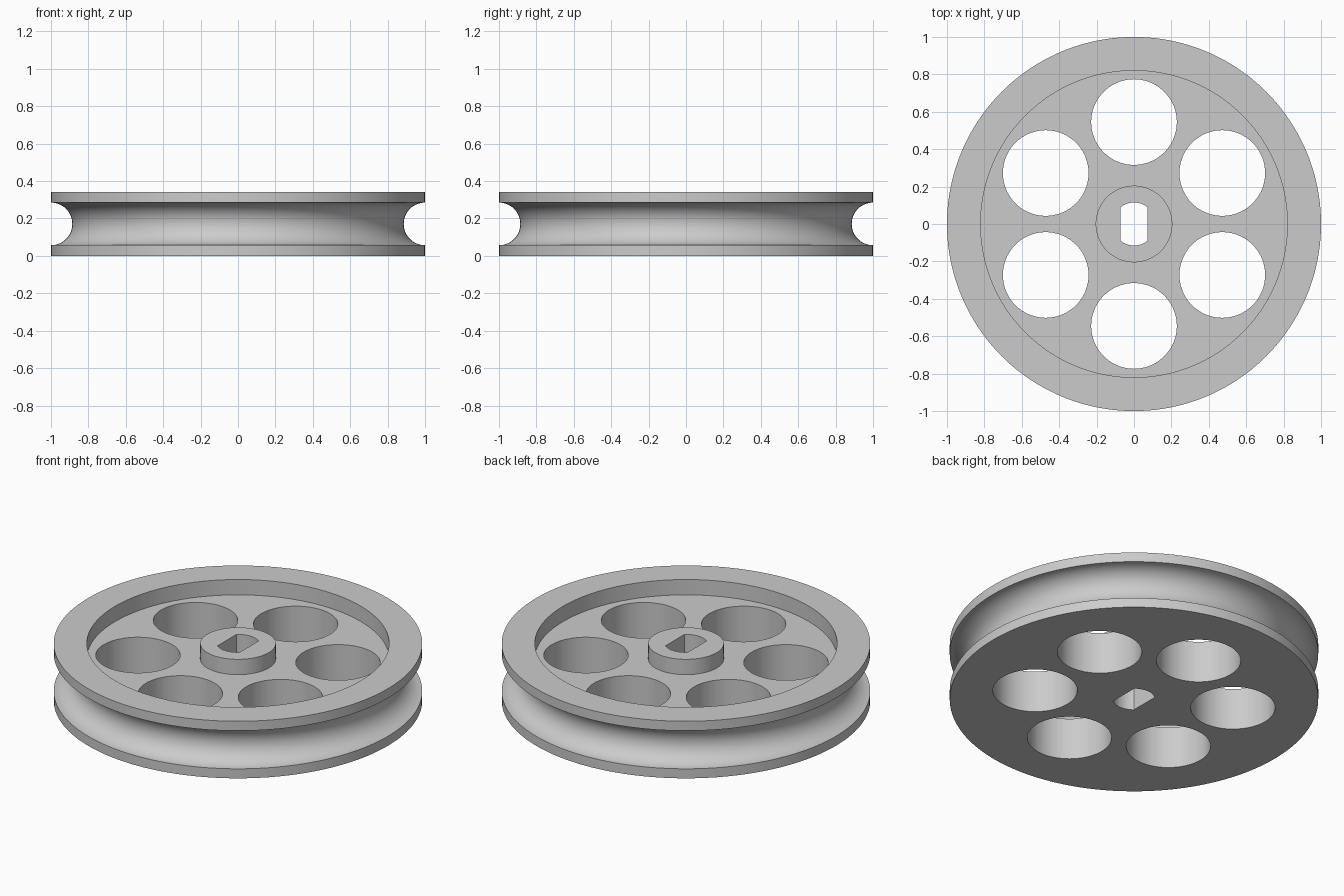
import bpy
import bmesh
from math import cos, sin, pi, tau, asin, radians

cube = bpy.data.objects.get("Cube")
if cube:
    bpy.data.objects.remove(cube, do_unlink=True)

HEIGHT = 0.342
FLOOR = 0.25
RIM_R, RECESS_R, HUB_R = 1.0, 0.82, 0.205
GROOVE_R = 0.114
HOLE_R, HOLE_RING = 0.229, 0.545
BORE_R, BORE_FLAT = 0.115, 0.073
SEGMENTS = 160

grey = bpy.data.materials.new("plain grey")
grey.use_nodes = True
colour = (0.6, 0.6, 0.6, 1)
grey.diffuse_color = colour
grey.node_tree.nodes["Principled BSDF"].inputs["Base Color"].default_value = colour


def make_object(name, bm):
    bmesh.ops.recalc_face_normals(bm, faces=bm.faces)
    mesh = bpy.data.meshes.new(name)
    bm.to_mesh(mesh)
    bm.free()
    obj = bpy.data.objects.new(name, mesh)
    bpy.context.collection.objects.link(obj)
    mesh.materials.append(grey)
    return obj


def lathe(name, profile):
    """Turn an (r, z) profile, starting and ending on the axis, about z."""
    bm = bmesh.new()
    verts = [bm.verts.new((r, 0, z)) for r, z in profile]
    edges = [bm.edges.new(pair) for pair in zip(verts, verts[1:])]
    bmesh.ops.spin(bm, geom=verts + edges, cent=(0, 0, 0), axis=(0, 0, 1),
                   angle=tau, steps=SEGMENTS)
    bmesh.ops.remove_doubles(bm, verts=bm.verts, dist=1e-5)
    return make_object(name, bm)


def prism(name, outline):
    """Tall cutter with the given (x, y) outline."""
    bm = bmesh.new()
    face = bm.faces.new([bm.verts.new((x, y, -0.2)) for x, y in outline])
    made = bmesh.ops.extrude_face_region(bm, geom=[face])["geom"]
    bmesh.ops.translate(bm, vec=(0, 0, HEIGHT + 0.4),
                        verts=[v for v in made if isinstance(v, bmesh.types.BMVert)])
    return make_object(name, bm)


def arc(radius, start, end, steps, cx=0, cy=0):
    return [(cx + radius * cos(start + (end - start) * i / steps),
             cy + radius * sin(start + (end - start) * i / steps))
            for i in range(steps + 1)]


# Wheel body: flat base, grooved rim, recessed web and raised hub
groove = arc(GROOVE_R, 1.5 * pi, 0.5 * pi, 28, RIM_R, HEIGHT / 2)
wheel = lathe("pulley_wheel",
              [(0, 0), (RIM_R, 0)] + groove +
              [(RIM_R, HEIGHT), (RECESS_R, HEIGHT), (RECESS_R, FLOOR),
               (HUB_R, FLOOR), (HUB_R, HEIGHT), (0, HEIGHT)])

# Six round lightening holes
cutters = []
for i in range(6):
    a = pi / 2 + i * pi / 3
    outline = arc(HOLE_R, 0, tau, 72, HOLE_RING * cos(a), HOLE_RING * sin(a))[:-1]
    cutters.append(prism("lightening_hole_cutter", outline))

# Shaft bore with two flat sides
half = asin(BORE_FLAT / BORE_R)
cutters.append(prism("shaft_bore_cutter",
                     arc(BORE_R, pi / 2 - half, pi / 2 + half, 16) +
                     arc(BORE_R, 1.5 * pi - half, 1.5 * pi + half, 16)))

# Cut the openings, then discard the cutters
bpy.context.view_layer.objects.active = wheel
wheel.select_set(True)
for cutter in cutters:
    cutter.hide_render = True
    mod = wheel.modifiers.new("opening", 'BOOLEAN')
    mod.operation = 'DIFFERENCE'
    mod.solver = 'EXACT'
    mod.object = cutter
    bpy.ops.object.modifier_apply(modifier=mod.name)
    bpy.data.objects.remove(cutter, do_unlink=True)

bpy.ops.object.select_all(action='DESELECT')
wheel.select_set(True)
bpy.ops.object.shade_smooth_by_angle(angle=radians(30))
